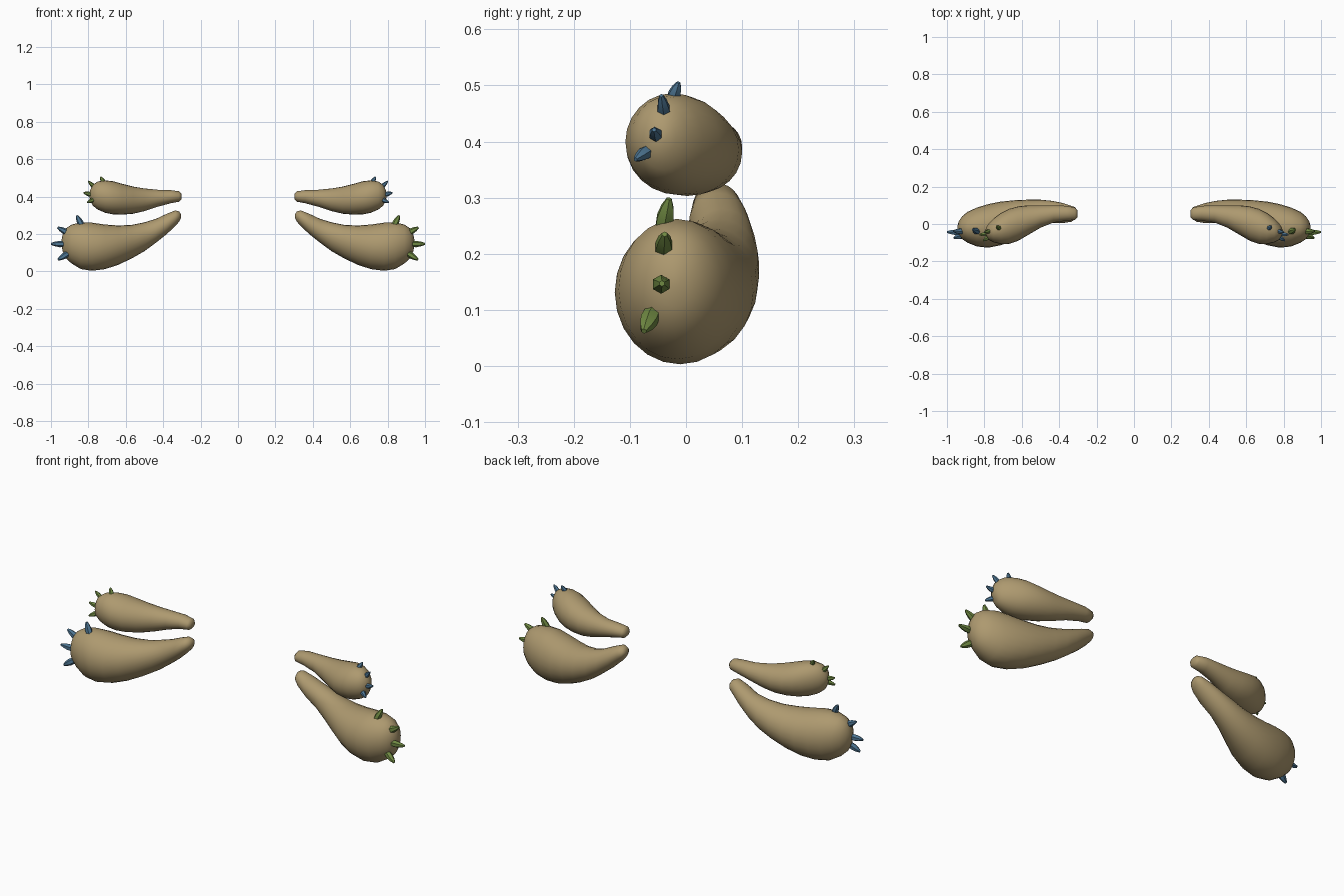
import bpy, bmesh, math
from mathutils import Vector

if "Cube" in bpy.data.objects:
    bpy.data.objects.remove(bpy.data.objects["Cube"])


def material(name, rgb):
    m = bpy.data.materials.new(name)
    m.diffuse_color = (*rgb, 1)
    m.use_nodes = True
    m.node_tree.nodes["Principled BSDF"].inputs["Base Color"].default_value = m.diffuse_color
    return m


TAN = material("tan hide", (0.42, 0.32, 0.16))
GREEN = material("green claw", (0.16, 0.25, 0.055))
BLUE = material("blue claw", (0.075, 0.18, 0.29))


def skin(name, rings, mat, angle):
    """Join equal rings of points into a closed tube."""
    bm = bmesh.new()
    loops = [[bm.verts.new(p) for p in r] for r in rings]
    n = len(loops[0])
    for a, b in zip(loops, loops[1:]):
        for i in range(n):
            j = (i + 1) % n
            bm.faces.new((a[i], a[j], b[j], b[i]))
    bm.faces.new(loops[0])
    bm.faces.new(loops[-1])
    bmesh.ops.recalc_face_normals(bm, faces=bm.faces)
    me = bpy.data.meshes.new(name)
    bm.to_mesh(me)
    bm.free()
    me.materials.append(mat)
    ob = bpy.data.objects.new(name, me)
    bpy.context.collection.objects.link(ob)
    bpy.ops.object.select_all(action='DESELECT')
    ob.select_set(True)
    bpy.context.view_layer.objects.active = ob
    bpy.ops.object.shade_smooth_by_angle(angle=math.radians(angle))


def limb(name, slices, side):
    rings = []
    for x, z0, z1, y0, y1 in slices:
        ring = []
        for i in range(24):
            a = math.tau * i / 24
            ring.append((side * x,
                         (y0 + y1) / 2 + (y1 - y0) / 2 * math.cos(a),
                         (z0 + z1) / 2 + (z1 - z0) / 2 * math.sin(a)))
        rings.append(ring)
    skin(name, rings, TAN, 60)


def claw(name, base, tip, r, side, mat):
    b, t = Vector(base), Vector(tip)
    b.x *= side
    t.x *= side
    d = t - b
    u = d.cross(Vector((0, 1, 0))).normalized()
    v = d.cross(u).normalized()
    rings = []
    for f, k in ((-0.15, 0.9), (0.3, 1.0), (0.7, 0.72), (1.0, 0.3)):
        rings.append([b + d * f + (u * math.cos(i * math.tau / 6) + v * math.sin(i * math.tau / 6)) * r * k
                      for i in range(6)])
    skin(name, rings, mat, 40)


# cross sections: x, z low, z high, y front, y back
LOWER = [(.305, .285, .305, .045, .075), (.315, .265, .32, .025, .09),
         (.335, .242, .326, .012, .097), (.38, .20, .308, .005, .112),
         (.44, .152, .28, .006, .124), (.50, .108, .262, -.012, .13),
         (.57, .068, .248, -.047, .13), (.64, .035, .245, -.085, .127),
         (.71, .012, .25, -.113, .12), (.78, .003, .26, -.127, .106),
         (.84, .012, .262, -.12, .088), (.89, .042, .25, -.1, .065),
         (.92, .07, .23, -.08, .04), (.937, .105, .197, -.052, .014),
         (.944, .14, .165, -.03, -.01)]
UPPER = [(.303, .385, .415, .035, .075), (.315, .372, .428, .022, .088),
         (.36, .364, .434, .018, .097), (.43, .345, .436, .008, .1),
         (.50, .322, .443, -.02, .1), (.56, .308, .453, -.055, .1),
         (.62, .303, .468, -.09, .094), (.67, .305, .482, -.107, .08),
         (.71, .313, .486, -.108, .06), (.75, .33, .48, -.098, .03),
         (.775, .35, .463, -.085, .005), (.79, .38, .435, -.062, -.018),
         (.795, .4, .415, -.045, -.035)]

# claws: base, tip
LOWER_CLAWS = [((.838, -.04, .25), (.862, -.03, .298)),
               ((.91, -.04, .205), (.965, -.038, .235)),
               ((.932, -.045, .145), (1.0, -.043, .147)),
               ((.918, -.062, .09), (.962, -.075, .062))]
UPPER_CLAWS = [((.718, -.024, .475), (.735, -.013, .505)),
               ((.765, -.038, .447), (.80, -.044, .482)),
               ((.785, -.053, .41), (.826, -.057, .421)),
               ((.772, -.068, .383), (.806, -.09, .368))]

# mirrored limbs, with claw colours swapped between sides
for side, word in ((1, "right"), (-1, "left")):
    limb(f"lower_limb_{word}", LOWER, side)
    limb(f"upper_limb_{word}", UPPER, side)
    for i, (b, t) in enumerate(LOWER_CLAWS):
        claw(f"lower_claw_{word}_{i}", b, t, .017, side, GREEN if side > 0 else BLUE)
    for i, (b, t) in enumerate(UPPER_CLAWS):
        claw(f"upper_claw_{word}_{i}", b, t, .0125, side, BLUE if side > 0 else GREEN)
